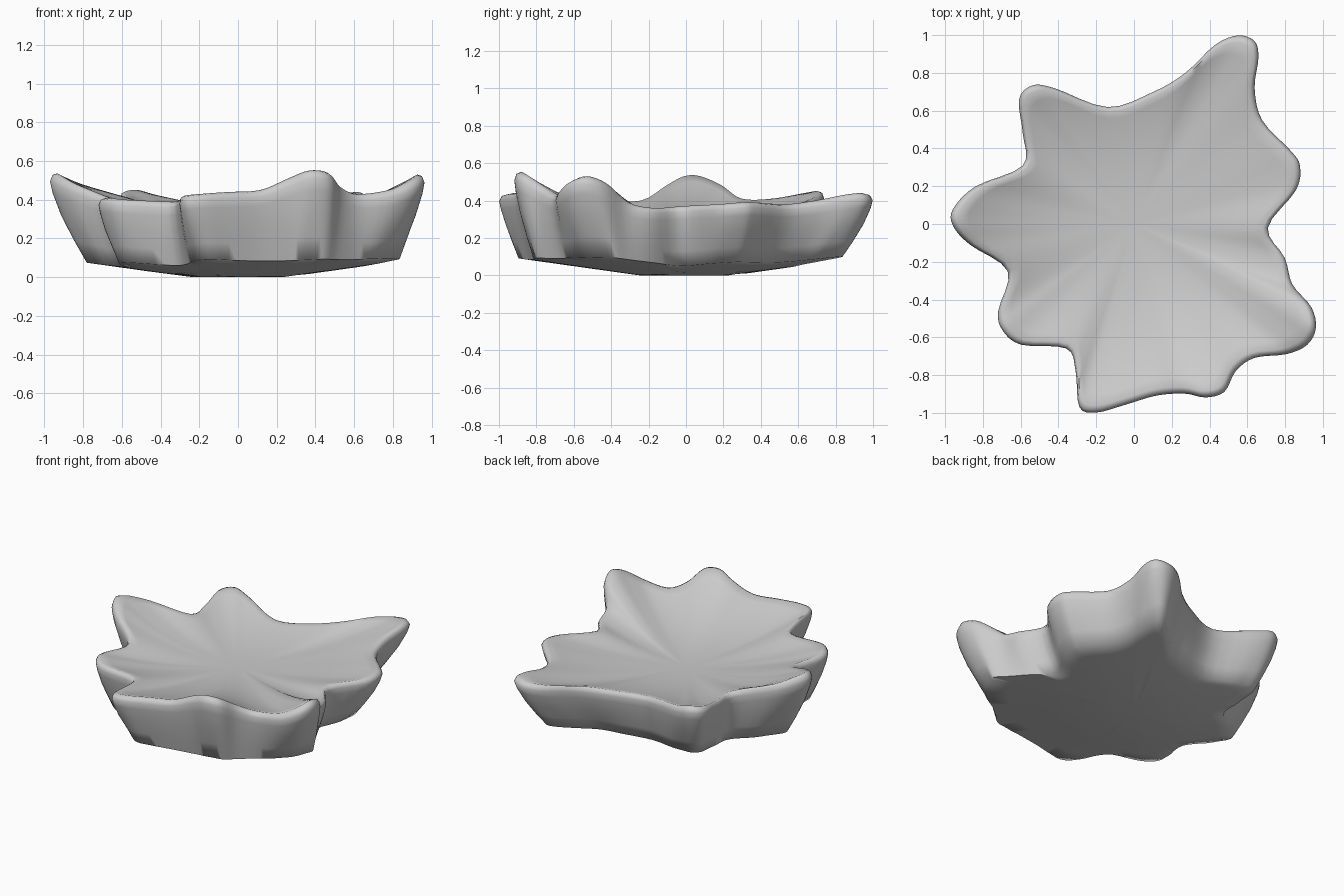
import bpy, bmesh, math
from mathutils import Vector

if "Cube" in bpy.data.objects:
    bpy.data.objects.remove(bpy.data.objects["Cube"])

# Lobed rim outline, clockwise from the back tip: x, y, rim height
RIM = [
    (.55, 1.0, .43), (.64, .97, .44), (.66, .88, .43), (.64, .72, .40),
    (.68, .55, .38), (.83, .39, .39), (.88, .31, .39), (.86, .18, .38),
    (.71, -.02, .37), (.80, -.18, .36), (.84, -.32, .39), (.94, -.44, .49),
    (.965, -.55, .53), (.92, -.64, .50), (.81, -.69, .45), (.64, -.71, .43),
    (.54, -.78, .47), (.48, -.89, .54), (.38, -.92, .55), (.27, -.90, .51),
    (.12, -.91, .45), (-.05, -.96, .44), (-.20, -1.0, .43), (-.29, -.97, .42),
    (-.31, -.78, .40), (-.36, -.66, .39), (-.60, -.64, .40), (-.70, -.56, .41),
    (-.72, -.46, .40), (-.67, -.25, .40), (-.87, -.11, .48), (-.96, -.01, .53),
    (-.96, .08, .53), (-.84, .20, .48), (-.59, .31, .41), (-.59, .48, .41),
    (-.61, .66, .44), (-.54, .735, .45), (-.42, .72, .42), (-.14, .62, .37),
    (.10, .70, .38), (.27, .80, .40), (.43, .95, .42),
]

# Coarser outline of the underside, same direction
BASE = [
    (.49, .88), (.54, .52), (.72, .26), (.61, -.05), (.84, -.35), (.79, -.52),
    (.47, -.79), (.10, -.84), (-.18, -.91), (-.29, -.62), (-.62, -.52),
    (-.58, -.22), (-.80, .02), (-.51, .27), (-.50, .61), (-.06, .54), (.22, .62),
]


def smooth_loop(points, steps):
    """Closed Catmull-Rom curve through the points."""
    pts = [Vector(p) for p in points]
    n, out = len(pts), []
    for i in range(n):
        a, b, c, d = (pts[(i + k) % n] for k in (-1, 0, 1, 2))
        for s in range(steps):
            t = s / steps
            out.append(0.5 * (2 * b + (c - a) * t + (2 * a - 5 * b + 4 * c - d) * t * t
                              + (3 * b - a - 3 * c + d) * t ** 3))
    return out


def base_ratio(p):
    """Fraction along the ray to p at which it crosses the base outline."""
    for i, a in enumerate(BASE):
        b = BASE[(i + 1) % len(BASE)]
        ex, ey = b[0] - a[0], b[1] - a[1]
        den = p.x * ey - p.y * ex
        if abs(den) < 1e-9:
            continue
        t = (a[0] * ey - a[1] * ex) / den
        u = (a[0] * p.y - a[1] * p.x) / den
        if t > 0 and -1e-6 <= u <= 1 + 1e-6:
            return min(t, .95)
    return .88


def underside(r):
    return max(0.0, 0.14 * (r - 0.25))


loop = smooth_loop(RIM, 4)
n = len(loop)
raw = [base_ratio(p) for p in loop]
ratio = [sum(raw[(i + k) % n] for k in range(-2, 3)) / 5 for i in range(n)]
bm = bmesh.new()
rings = []


def add_ring(func):
    ring = []
    for p, k in zip(loop, ratio):
        s, z = func(p, k)
        ring.append(bm.verts.new((p.x * s, p.y * s, z)))
    rings.append(ring)


# Nearly flat underside
for f in (.3, .6, .85, 1.0):
    add_ring(lambda p, k: (f * k, underside(f * k * math.hypot(p.x, p.y))))


# Flaring outer wall
def wall(p, k, q, h):
    base = underside(k * math.hypot(p.x, p.y))
    return k + (.998 - k) * q, base + (p.z - base) * h


for q, h in ((.35, .25), (.7, .53), (.93, .78), (1, .91)):
    add_ring(lambda p, k: wall(p, k, q, h))

# Rounded rim and shallow top with a broad flat middle
add_ring(lambda p, k: (.985, p.z * .985))
add_ring(lambda p, k: (.96, p.z))
FLOOR = 0.31
for s in (.90, .8, .68, .54, .4, .25, .12):
    add_ring(lambda p, k: (s, FLOOR + (p.z - FLOOR) * (s / .96) ** 2.5))

for lo, hi in zip(rings, rings[1:]):
    for i in range(n):
        j = (i + 1) % n
        bm.faces.new((lo[i], lo[j], hi[j], hi[i]))
for ring, z in ((rings[0], 0.0), (rings[-1], FLOOR)):
    c = bm.verts.new((0, 0, z))
    for i in range(n):
        bm.faces.new((ring[i], ring[(i + 1) % n], c))
bmesh.ops.recalc_face_normals(bm, faces=bm.faces)

mesh = bpy.data.meshes.new("leaf_dish")
bm.to_mesh(mesh)
bm.free()
dish = bpy.data.objects.new("leaf_dish", mesh)
bpy.context.collection.objects.link(dish)
bpy.context.view_layer.objects.active = dish
dish.select_set(True)
bpy.ops.object.shade_smooth_by_angle(angle=math.radians(65))
